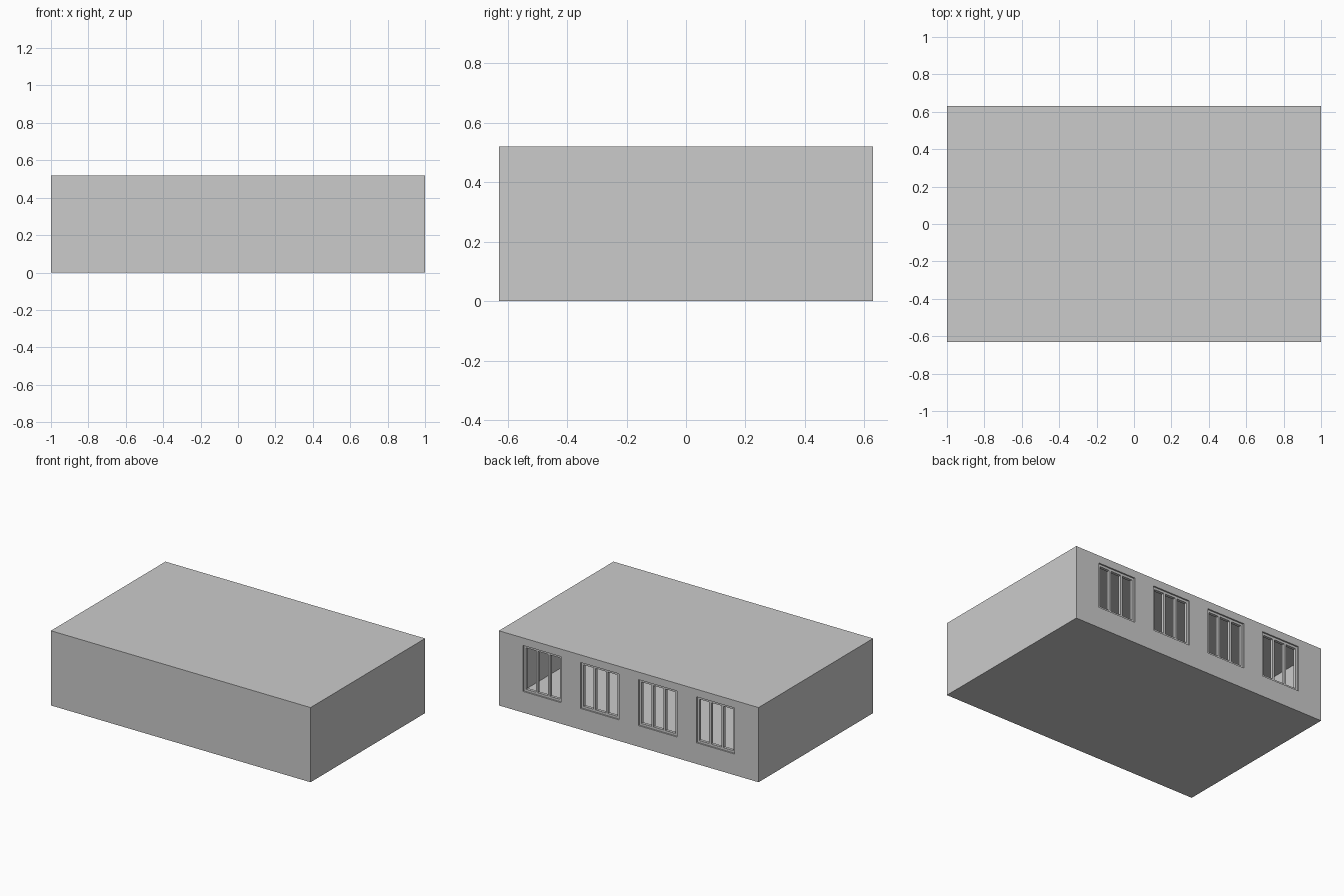
import bpy, bmesh

if "Cube" in bpy.data.objects:
    bpy.data.objects.remove(bpy.data.objects["Cube"])

W, D, H = 1.0, 0.63, 0.52            # half width, half depth, height
Z0, Z1 = 0.147, 0.467                # window opening bottom and top
HALF = 0.147                         # window half width
CENTERS = [-0.668, -0.223, 0.223, 0.668]
REVEAL = 0.03


def finish(bm, name):
    bmesh.ops.remove_doubles(bm, verts=bm.verts, dist=1e-5)
    mesh = bpy.data.meshes.new(name)
    bm.to_mesh(mesh)
    bm.free()
    obj = bpy.data.objects.new(name, mesh)
    bpy.context.collection.objects.link(obj)
    return obj


def quad(bm, *pts):
    bm.faces.new([bm.verts.new(p) for p in pts])


def box(bm, x0, x1, y0, y1, z0, z1):
    verts = bmesh.ops.create_cube(bm, size=1)["verts"]
    for v in verts:
        v.co = (x1 if v.co.x > 0 else x0, y1 if v.co.y > 0 else y0,
                z1 if v.co.z > 0 else z0)


# Room shell: thin floor, ceiling, front and side walls
bm = bmesh.new()
quad(bm, (-W, -D, 0), (-W, D, 0), (W, D, 0), (W, -D, 0))
quad(bm, (-W, -D, H), (W, -D, H), (W, D, H), (-W, D, H))
quad(bm, (-W, -D, 0), (W, -D, 0), (W, -D, H), (-W, -D, H))
quad(bm, (W, -D, 0), (W, D, 0), (W, D, H), (W, -D, H))
quad(bm, (-W, D, 0), (-W, -D, 0), (-W, -D, H), (-W, D, H))
finish(bm, "room_shell")

# Back wall: grid of panels with the window cells left open
bm = bmesh.new()
xs = [-W] + [c + s * HALF for c in CENTERS for s in (-1, 1)] + [W]
zs = [0, Z0, Z1, H]
for i in range(len(xs) - 1):
    for j in range(3):
        if i % 2 == 1 and j == 1:
            continue
        a, b, c, d = xs[i], xs[i + 1], zs[j], zs[j + 1]
        quad(bm, (b, D, c), (a, D, c), (a, D, d), (b, D, d))
# Reveals running inward from each opening
for c in CENTERS:
    a, b, y = c - HALF, c + HALF, D - REVEAL
    quad(bm, (a, D, Z0), (b, D, Z0), (b, y, Z0), (a, y, Z0))
    quad(bm, (a, D, Z1), (a, y, Z1), (b, y, Z1), (b, D, Z1))
    quad(bm, (a, D, Z0), (a, y, Z0), (a, y, Z1), (a, D, Z1))
    quad(bm, (b, D, Z0), (b, D, Z1), (b, y, Z1), (b, y, Z0))
finish(bm, "back_wall")

# Window frames: jambs, head, sill and two mullions per opening
T = 0.016
for n, c in enumerate(CENTERS, 1):
    bm = bmesh.new()
    a, b = c - HALF, c + HALF
    y0, y1 = D - REVEAL, D - 0.01
    box(bm, a, a + T, y0, y1, Z0, Z1)
    box(bm, b - T, b, y0, y1, Z0, Z1)
    box(bm, a + T, b - T, y0, y1, Z1 - T, Z1)
    box(bm, a + T, b - T, y0, y1, Z0, Z0 + T)
    for s in (-1, 1):
        m = c + s * 0.047
        box(bm, m - T / 2, m + T / 2, y0, y1, Z0 + T, Z1 - T)
    finish(bm, f"window_frame_{n}")
